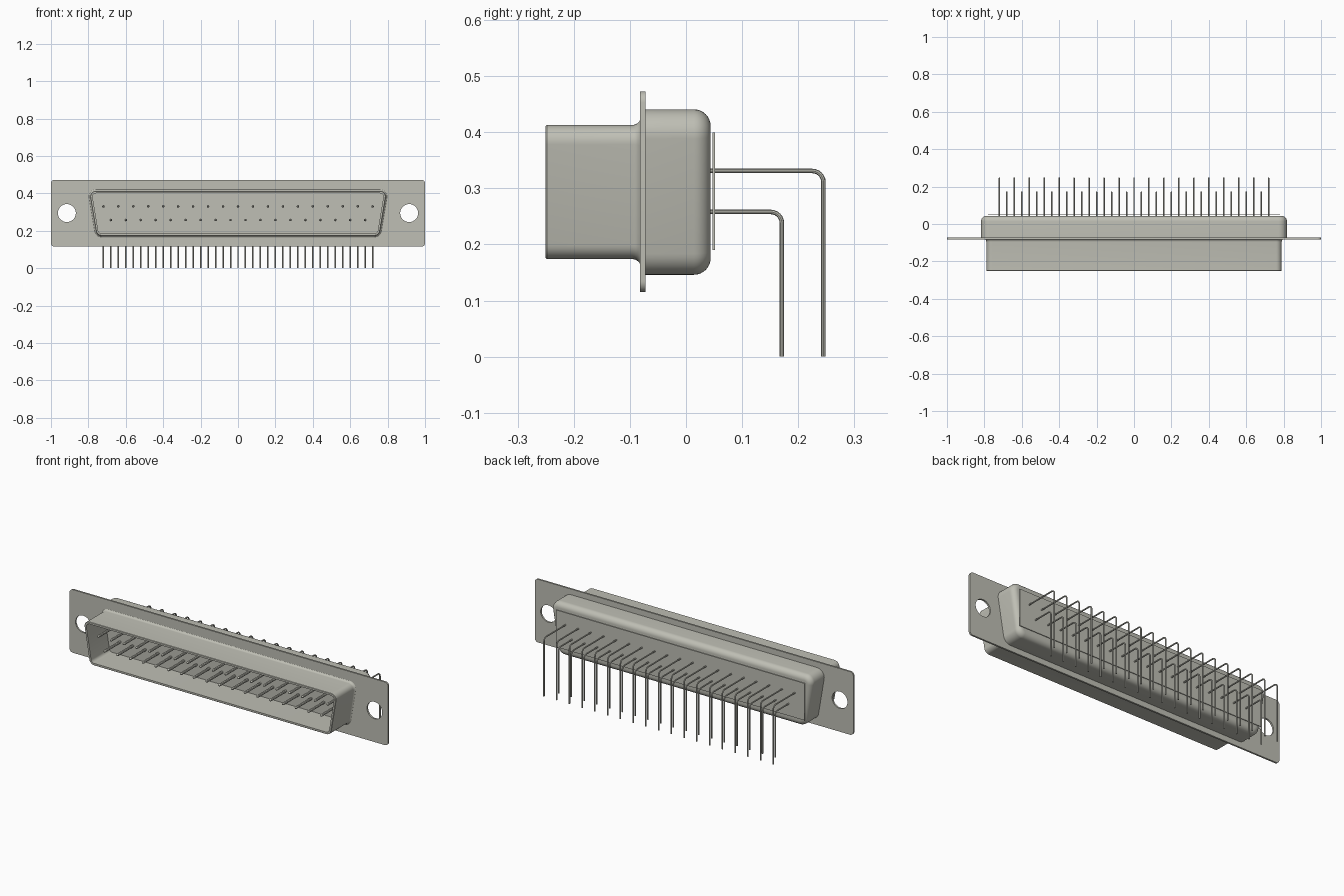
import bpy, bmesh, math

cube = bpy.data.objects.get("Cube")
if cube:
    bpy.data.objects.remove(cube)

metal = bpy.data.materials.new("warm_grey_metal")
COLOUR = (0.52, 0.52, 0.46, 1)
metal.use_nodes = True
metal.diffuse_color = COLOUR
metal.node_tree.nodes["Principled BSDF"].inputs["Base Color"].default_value = COLOUR


def add(name, data):
    ob = bpy.data.objects.new(name, data)
    bpy.context.collection.objects.link(ob)
    data.materials.append(metal)
    bpy.ops.object.select_all(action='DESELECT')
    ob.select_set(True)
    bpy.context.view_layer.objects.active = ob
    return ob


def smooth(angle=35):
    bpy.ops.object.shade_smooth_by_angle(angle=math.radians(angle))


def d_core(w_top, w_bot, z0, z1, r):
    """Corner centres of a rounded trapezoid with corner radius r."""
    slope = (w_top - w_bot) / (z1 - z0)
    shift = r * math.sqrt(1 + slope * slope)
    at = lambda z: w_bot + slope * (z - z0) - shift
    lo, hi = z0 + r, z1 - r
    return [(at(hi), hi), (-at(hi), hi), (-at(lo), lo), (at(lo), lo)], math.atan(slope)


def d_ring(core, tilt, r, steps=8):
    """Offset the corner centres by r, with round corners."""
    spans = [(-tilt, math.pi / 2), (math.pi / 2, math.pi + tilt),
             (math.pi + tilt, 1.5 * math.pi), (1.5 * math.pi, 2 * math.pi - tilt)]
    pts = []
    for (x, z), (a, b) in zip(core, spans):
        for i in range(steps + 1):
            t = a + (b - a) * i / steps
            pts.append((x + r * math.cos(t), z + r * math.sin(t)))
    return pts


def loft(name, core, tilt, sections):
    """Skin rounded outlines (y, radius) along y and close both ends."""
    bm = bmesh.new()
    rings = [[bm.verts.new((x, y, z)) for x, z in d_ring(core, tilt, r)]
             for y, r in sections]
    for a, b in zip(rings, rings[1:]):
        for i in range(len(a)):
            j = (i + 1) % len(a)
            bm.faces.new((a[i], a[j], b[j], b[i]))
    bm.faces.new(rings[0])
    bm.faces.new(rings[-1])
    bmesh.ops.recalc_face_normals(bm, faces=bm.faces)
    me = bpy.data.meshes.new(name)
    bm.to_mesh(me)
    bm.free()
    ob = add(name, me)
    smooth()
    return ob


def arc(cx, cy, r, a0, a1, n):
    return [(cx + r * math.cos(a0 + (a1 - a0) * i / n),
             cy + r * math.sin(a0 + (a1 - a0) * i / n)) for i in range(n + 1)]


def poly_spline(curve, pts, radii=None, cyclic=False):
    s = curve.splines.new('POLY')
    s.points.add(len(pts) - 1)
    for i, p in enumerate(pts):
        s.points[i].co = (*p, 1)
        s.points[i].radius = radii[i] if radii else 1
    s.use_cyclic_u = cyclic


# Open front shell, flared where it meets the flange
R, WALL, FILLET = 0.03, 0.012, 0.016
core, tilt = d_core(0.795, 0.755, 0.174, 0.413, R)
flare = [(y, r) for r, y in arc(R + FILLET, -0.08 - FILLET, FILLET, math.pi / 2, math.pi, 6)]
loft("front_shell", core, tilt, flare + [
    (-0.248, R), (-0.25, R - 0.002), (-0.25, R - WALL), (-0.086, R - WALL)])

# Rear housing with a rounded back edge
R = 0.045
core, tilt = d_core(0.826, 0.776, 0.146, 0.441, R)
edge = [(y, r) for r, y in arc(R - 0.03, 0.014, 0.03, 0, math.pi / 2, 8)]
loft("rear_housing", core, tilt, [(-0.077, R)] + edge)

# Thin backing plate behind the housing
bpy.ops.mesh.primitive_cube_add(size=1, location=(0, 0.0495, 0.295))
plate = bpy.context.object
plate.name = "backing_plate"
plate.scale = (1.56, 0.004, 0.21)
plate.data.materials.append(metal)

# Mounting flange with two screw holes
curve = bpy.data.curves.new("mounting_flange", 'CURVE')
curve.dimensions = '2D'
curve.fill_mode = 'BOTH'
curve.extrude = 0.005
core, tilt = d_core(1, 1, 0.115, 0.473, 0.02)
poly_spline(curve, [(x, z, 0) for x, z in d_ring(core, tilt, 0.02)], cyclic=True)
for side in (-1, 1):
    hole = arc(side * 0.915, 0.295, 0.048, 0, 2 * math.pi, 40)[:-1]
    poly_spline(curve, [(x, z, 0) for x, z in hole], cyclic=True)
flange = add("mounting_flange", curve)
flange.rotation_euler = (math.pi / 2, 0, 0)
flange.location.y = -0.077
bpy.ops.object.convert(target='MESH')
smooth()


def wire_object(name, radius, paths, radii=None):
    c = bpy.data.curves.new(name, 'CURVE')
    c.dimensions = '3D'
    c.bevel_depth = radius
    c.bevel_resolution = 2
    c.use_fill_caps = True
    for p in paths:
        poly_spline(c, p, radii)
    add(name, c)
    bpy.ops.object.convert(target='MESH')
    smooth()


# Two rows of contacts, each with a right-angle tail running down to z = 0
BEND = 0.02
for row, count, z, y_end in (("upper", 19, 0.331, 0.245), ("lower", 18, 0.258, 0.171)):
    xs = [(i - (count - 1) / 2) * 0.08 for i in range(count)]
    bend = arc(y_end - BEND, z - BEND, BEND, math.pi / 2, 0, 6)
    tail = [(0.03, z)] + bend + [(y_end, 0)]
    wire_object(row + "_tails", 0.004, [[(x, y, h) for y, h in tail] for x in xs])
    wire_object(row + "_contacts", 0.007,
                [[(x, y, z) for y in (-0.23, -0.227, -0.222, -0.08)] for x in xs],
                radii=(0.4, 0.8, 1, 1))
